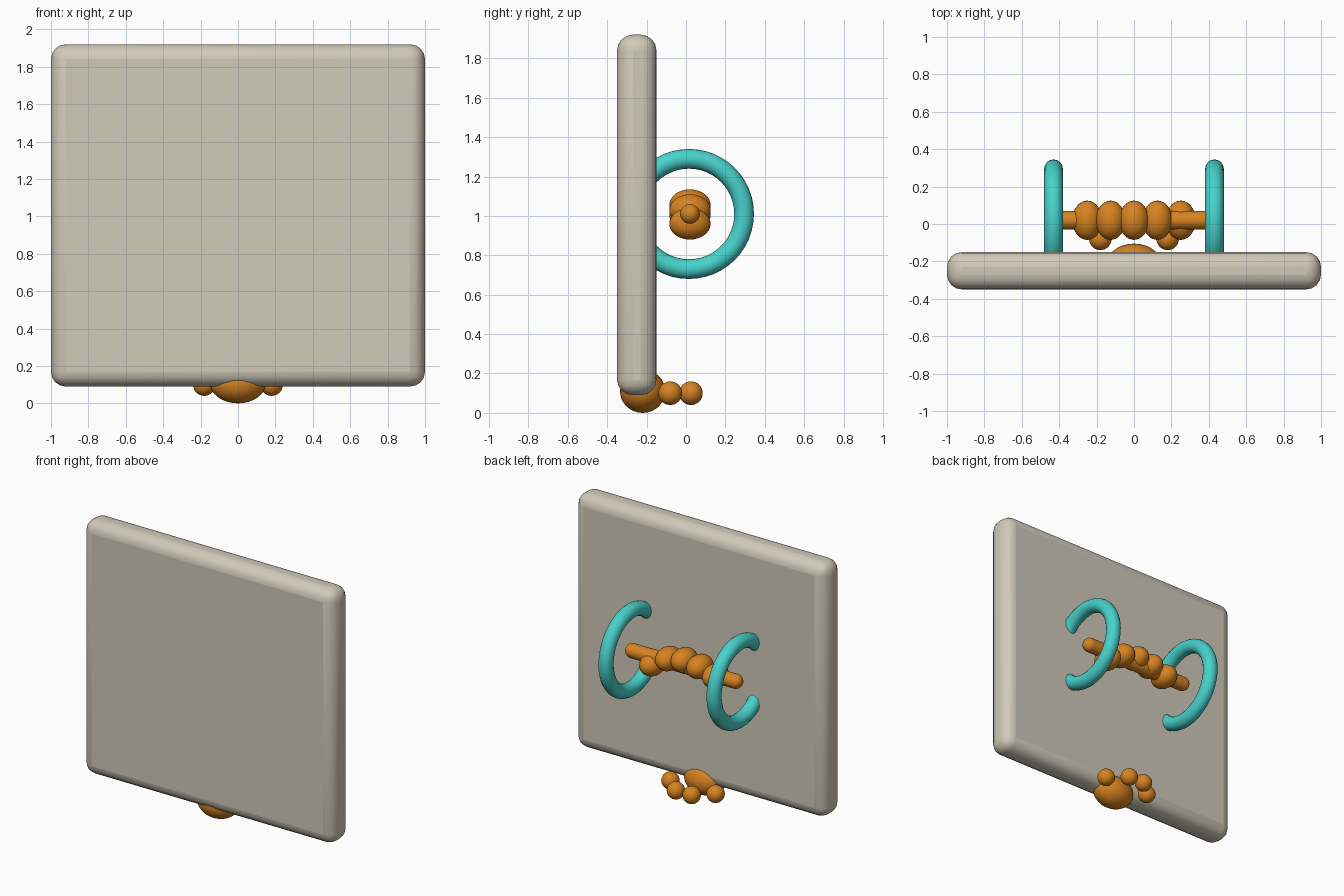
import bpy, math

if "Cube" in bpy.data.objects:
    bpy.data.objects.remove(bpy.data.objects["Cube"])


def material(name, color):
    m = bpy.data.materials.new(name)
    m.diffuse_color = (*color, 1)
    m.use_nodes = True
    m.node_tree.nodes["Principled BSDF"].inputs["Base Color"].default_value = m.diffuse_color
    return m


STONE = material("warm_grey", (0.64, 0.59, 0.49))
TEAL = material("turquoise", (0.065, 0.64, 0.60))
ORANGE = material("orange", (0.68, 0.225, 0.015))


def finish(name, mat):
    ob = bpy.context.object
    ob.name = name
    ob.data.materials.append(mat)
    bpy.ops.object.transform_apply(location=False, rotation=True, scale=True)
    bpy.ops.object.shade_smooth_by_angle(angle=math.radians(40))
    return ob


def ball(name, loc, radii):
    bpy.ops.mesh.primitive_uv_sphere_add(segments=32, ring_count=16, location=loc)
    bpy.context.object.scale = radii
    return finish(name, ORANGE)


# Rounded square panel
bpy.ops.mesh.primitive_cube_add(size=1, location=(0, -0.25, 1.005))
bpy.context.object.scale = (2.0, 0.2, 1.83)
panel = finish("panel", STONE)
bevel = panel.modifiers.new("rounding", "BEVEL")
bevel.width = 0.08
bevel.segments = 4

# Strap rings half sunk into the panel
for side, x in (("left", -0.43), ("right", 0.43)):
    bpy.ops.mesh.primitive_torus_add(
        major_radius=0.28, minor_radius=0.05, major_segments=48, minor_segments=16,
        location=(x, 0.015, 1.01), rotation=(0, math.pi / 2, 0))
    finish("strap_ring_" + side, TEAL)

# Grip bar with rounded ends
bpy.ops.mesh.primitive_cylinder_add(
    vertices=32, radius=0.05, depth=0.82, location=(0, 0.02, 1.01),
    rotation=(0, math.pi / 2, 0))
finish("grip_bar", ORANGE)
for side, x in (("left", -0.41), ("right", 0.41)):
    ball("bar_end_" + side, (x, 0.02, 1.01), (0.05, 0.05, 0.05))

# Fingers wrapped round the bar, the last one lower
for i, z in enumerate((1.005, 1.04, 1.055, 1.03, 0.96)):
    ball(f"finger_{i + 1}", (-0.25 + 0.125 * i, 0.02, z), (0.08, 0.105, 0.08))

# Paw under the panel: pad and four toes
ball("paw_pad", (0, -0.22, 0.11), (0.15, 0.115, 0.11))
for side, s in (("left", -1), ("right", 1)):
    ball("outer_toe_" + side, (0.18 * s, -0.08, 0.10), (0.06, 0.06, 0.06))
    ball("inner_toe_" + side, (0.063 * s, 0.025, 0.10), (0.06, 0.06, 0.06))
